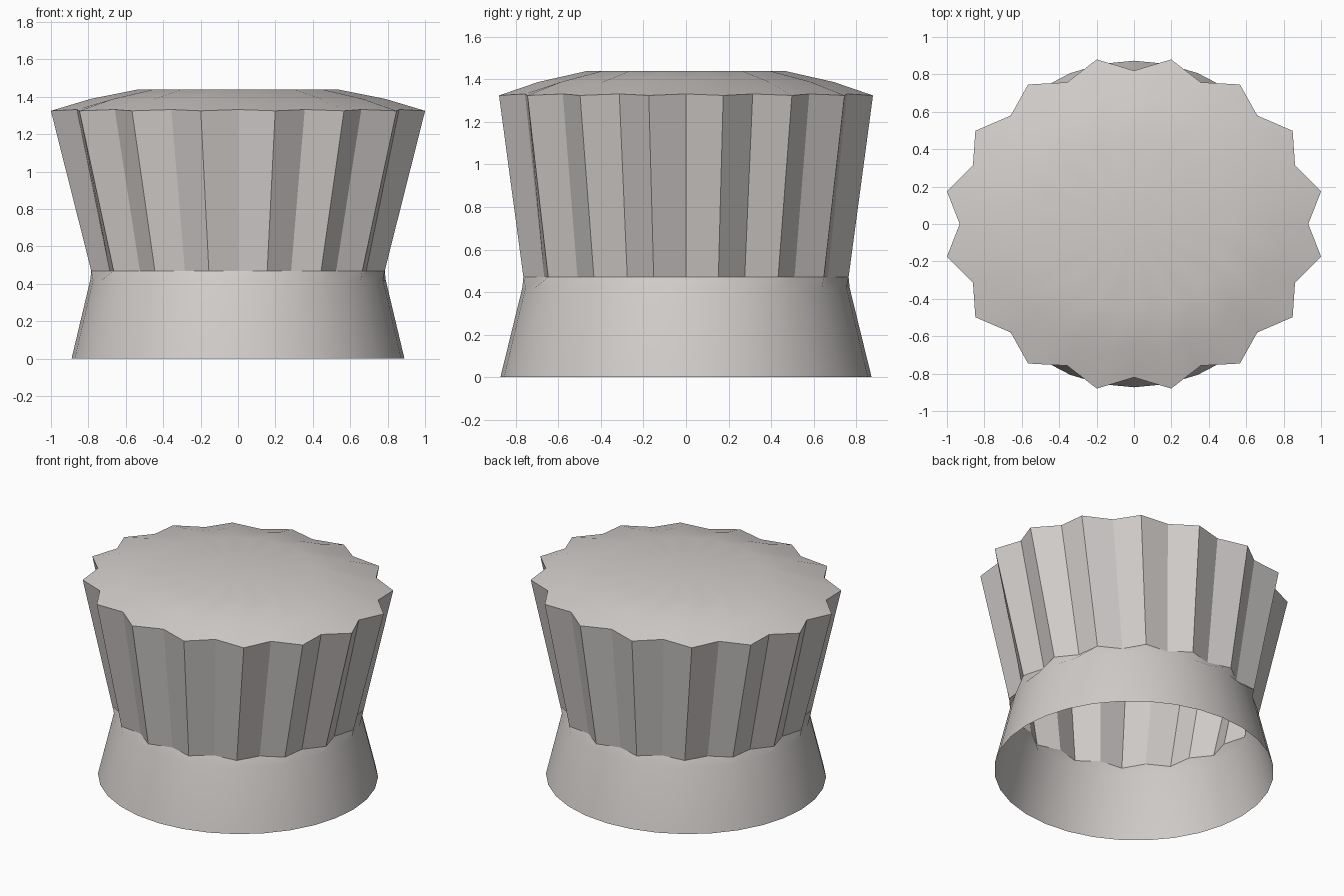
import bpy, bmesh, math

if "Cube" in bpy.data.objects:
    bpy.data.objects.remove(bpy.data.objects["Cube"], do_unlink=True)

PLEATS = 16

cloth = bpy.data.materials.new("off_white_cloth")
cloth.use_nodes = True
colour = (0.64, 0.61, 0.595, 1)
cloth.diffuse_color = colour
cloth.node_tree.nodes["Principled BSDF"].inputs["Base Color"].default_value = colour


def ring(bm, z, tip, valley=None, valley_z=None):
    """Elliptical ring whose odd points are pleat tips and even points valleys."""
    points = []
    for i in range(2 * PLEATS):
        a = math.pi * i / PLEATS
        is_tip = i % 2 == 1
        rx, ry = tip if is_tip or valley is None else valley
        h = z if is_tip or valley_z is None else valley_z
        points.append(bm.verts.new((rx * math.cos(a), ry * math.sin(a), h)))
    return points


def loft(name, ring_specs, smooth, peak=None):
    """Skin consecutive rings, closing the last one with a fan if a peak is given."""
    bm = bmesh.new()
    rings = [ring(bm, *spec) for spec in ring_specs]
    n = 2 * PLEATS
    for low, high in zip(rings, rings[1:]):
        for i in range(n):
            j = (i + 1) % n
            bm.faces.new((low[i], low[j], high[j], high[i]))
    if peak is not None:
        centre = bm.verts.new((0, 0, peak))
        for i in range(n):
            bm.faces.new((rings[-1][i], rings[-1][(i + 1) % n], centre))
    for face in bm.faces:
        face.smooth = smooth
    mesh = bpy.data.meshes.new(name)
    bm.to_mesh(mesh)
    bm.free()
    mesh.materials.append(cloth)
    obj = bpy.data.objects.new(name, mesh)
    bpy.context.collection.objects.link(obj)
    return obj


# Outlines shared by neighbouring parts
waist = (0.47, (0.80, 0.78), (0.742, 0.722))
rim_tip, rim_valley = (1.02, 0.897), (0.932, 0.82)
rim = (1.325, rim_tip, rim_valley, 1.332)


def scaled_rim(factor, z):
    return (z, [r * factor for r in rim_tip], [r * factor for r in rim_valley])


# Flared head band, open underneath, gathered into the pleats at its top
loft("head_band", [(0, (0.89, 0.873)), (0.42, (0.79, 0.77)), waist], True)

# Flat-sided pleats widening upward
loft("pleated_crown", [waist, rim], False)

# Shallow domed top
loft("domed_top", [rim, scaled_rim(0.79, 1.388), scaled_rim(0.53, 1.44)], True, peak=1.44)
